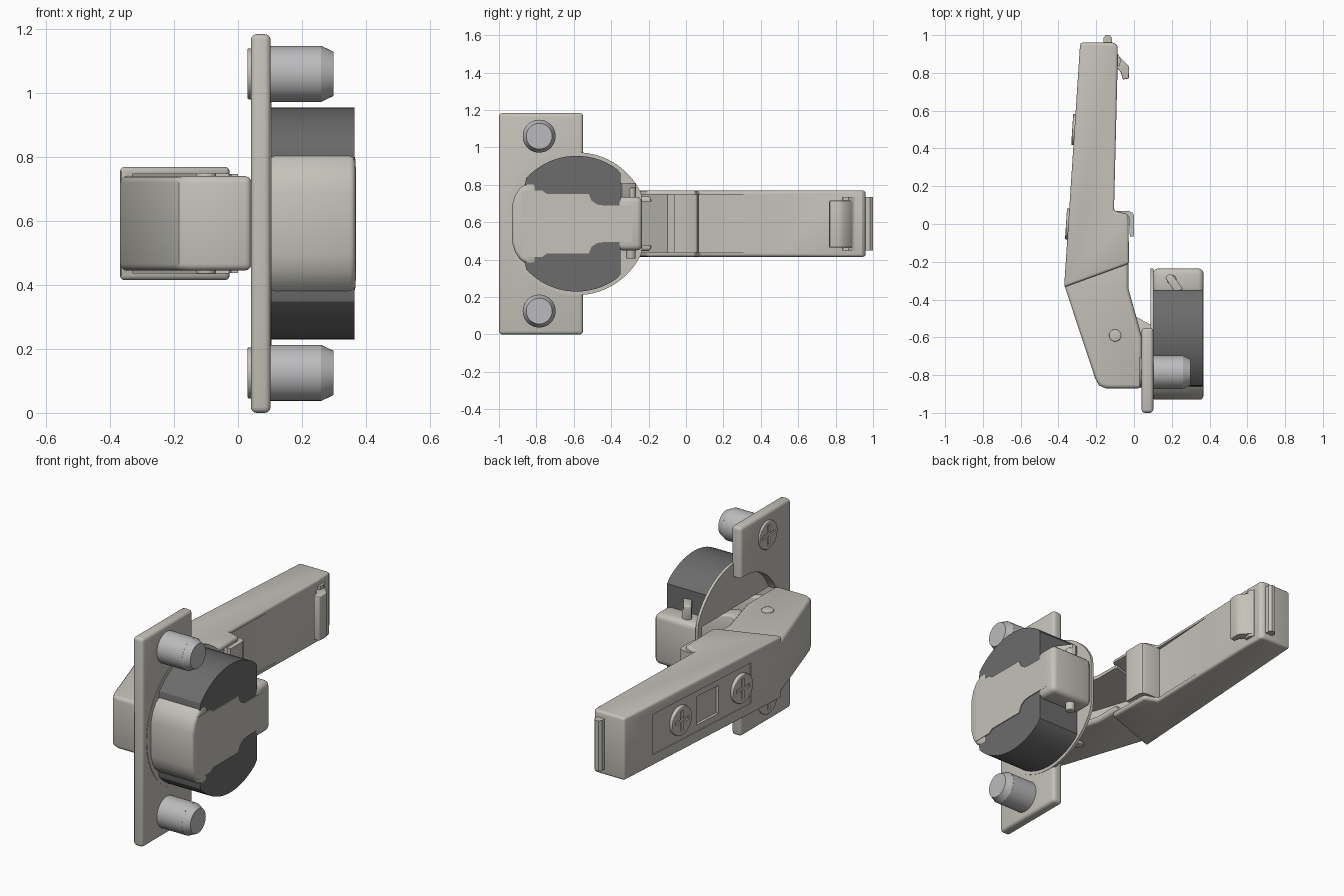
import bpy, math
from mathutils import Matrix, Vector

if "Cube" in bpy.data.objects:
    bpy.data.objects.remove(bpy.data.objects["Cube"])

CY, CZ = -0.585, 0.592   # centre of the cup (y, z)


def material(name, c):
    m = bpy.data.materials.new(name)
    m.diffuse_color = (*c, 1)
    m.use_nodes = True
    m.node_tree.nodes["Principled BSDF"].inputs["Base Color"].default_value = m.diffuse_color
    return m


NICKEL = material("warm_nickel", (0.56, 0.54, 0.49))
DARK = material("dark_plastic", (0.15, 0.15, 0.15))
STEEL = material("steel_grey", (0.5, 0.5, 0.51))


def apply_mods(o):
    dg = bpy.context.evaluated_depsgraph_get()
    me = bpy.data.meshes.new_from_object(o.evaluated_get(dg))
    o.modifiers.clear()
    o.data = me


def prism(name, pts, axis, lo, hi, bevel=0, mat=NICKEL):
    """Extrude a profile: axis 'x' takes (y, z) points, axis 'z' takes (x, y)."""
    def place(p, h):
        return (h, p[0], p[1]) if axis == 'x' else (p[0], p[1], h)
    n = len(pts)
    area = sum(pts[i - 1][0] * pts[i][1] - pts[i][0] * pts[i - 1][1] for i in range(n))
    if area < 0:
        pts = pts[::-1]
    verts = [place(p, h) for h in (lo, hi) for p in pts]
    faces = [list(range(n))[::-1], list(range(n, 2 * n))]
    faces += [[i, (i + 1) % n, n + (i + 1) % n, n + i] for i in range(n)]
    me = bpy.data.meshes.new(name)
    me.from_pydata(verts, [], faces)
    o = bpy.data.objects.new(name, me)
    bpy.context.collection.objects.link(o)
    me.materials.append(mat)
    if bevel:
        b = o.modifiers.new("bevel", 'BEVEL')
        b.width, b.segments, b.angle_limit = bevel, 3, math.radians(40)
        apply_mods(o)
    return o


def box(name, x, y, z, bevel=0, mat=NICKEL):
    return prism(name, [(x[0], y[0]), (x[1], y[0]), (x[1], y[1]), (x[0], y[1])], 'z', z[0], z[1], bevel, mat)


def circle(cu, cv, r, n=48, umin=-9, umax=9):
    return [(min(max(cu + r * math.cos(2 * math.pi * (i + .5) / n), umin + i * 1e-6), umax - i * 1e-6),
             cv + r * math.sin(2 * math.pi * (i + .5) / n)) for i in range(n)]


def mirrored(pts):
    """Complete an upper half outline (y, z) by mirroring about the centre height."""
    return pts + [(y, 2 * CZ - z) for y, z in reversed(pts)]


def cut(o, *cutters):
    for c in cutters:
        m = o.modifiers.new("cut", 'BOOLEAN')
        m.operation, m.object, m.solver = 'DIFFERENCE', c, 'EXACT'
    apply_mods(o)


def drop(*objs):
    for o in objs:
        bpy.data.objects.remove(o)


def cross_screw(name, r, matrix):
    """Flat screw head with a cross recess, facing local -x."""
    s = prism(name, circle(0, 0, r, 32), 'x', -0.012, 0.03, 0.004)
    a = box("cut_a", (-1, -0.003), (-r * .7, r * .7), (-r * .13, r * .13))
    b = box("cut_b", (-1, -0.003), (-r * .13, r * .13), (-r * .7, r * .7))
    cut(s, a, b)
    drop(a, b)
    s.data.transform(matrix)


# mounting plate with circular clearance
plate = box("mounting_plate", (0.04, 0.102), (-1.0, -0.55), (0, 1.184), 0.018)
clear = prism("cut_clear", circle(CY, CZ, 0.31), 'x', -0.2, 0.088)

# cup: flange, dark barrel, head, tail
flange = prism("cup_flange", circle(CY, CZ, 0.382, 64, umax=-0.235), 'x', 0.088, 0.104)
barrel = prism("cup_barrel", circle(CY, CZ, 0.363, 64, -0.86, -0.35), 'x', 0.1, 0.364, mat=DARK)
head = prism("cup_head", mirrored([(-0.93, 0.69), (-0.915, 0.74), (-0.89, 0.78), (-0.85, 0.81), (-0.80, 0.81)]),
             'x', 0.095, 0.367, 0.018)
tail = box("cup_tail", (0.1, 0.368), (-0.37, -0.235), (0.45, 0.735), 0.028)
prism("cup_spine", mirrored([(-0.88, 0.77), (-0.77, 0.77), (-0.745, 0.752), (-0.52, 0.752), (-0.505, 0.715),
                             (-0.475, 0.695), (-0.44, 0.69), (-0.29, 0.69)]), 'x', 0.345, 0.369)
cavity = box("cut_cavity", (-0.3, 0.335), (-0.885, -0.27), (0.465, 0.72))
cut(plate, clear)
for o in (plate, flange, barrel, head, tail):
    cut(o, cavity)
drop(clear, cavity)

# dowels and their screws
for i, z in enumerate((0.125, 1.06)):
    d = prism(f"dowel_{i}", circle(-0.785, z, 0.088, 40), 'x', 0.09, 0.26, mat=STEEL)
    bpy.ops.mesh.primitive_cone_add(vertices=40, radius1=0.088, radius2=0.069, depth=0.04,
                                    location=(0.279, -0.785, z), rotation=(0, math.pi / 2, 0))
    bpy.context.object.name = f"dowel_tip_{i}"
    bpy.context.object.data.materials.append(STEEL)
    cross_screw(f"plate_screw_{i}", 0.08, Matrix.Translation((0.042, -0.785, z)))

# rear arm, with a wedge recess on its inner side
arm = prism("rear_arm", [(-0.285, 0.96), (-0.10, 0.96), (-0.087, 0.94), (-0.087, 0.83), (-0.106, 0.07),
                         (-0.03, 0.05), (-0.026, -0.21), (-0.37, -0.335)], 'z', 0.415, 0.769, 0.014)
wedge = prism("cut_wedge", [(0.1, 0.5), (-0.095, 0.5), (-0.125, 0.06), (-0.10, -0.10), (-0.33, -0.27),
                            (-0.33, -0.5), (0.1, -0.5)], 'z', 0.437, 0.747)
cut(arm, wedge)
# panel recess and square window on the outer face
tilt = math.atan2(0.085, 1.295)


def on_face(y):
    return Matrix.Translation((-0.285 - 0.0656 * (0.96 - y), y, CZ)) @ Matrix.Rotation(-tilt, 4, 'Z')


panel = box("cut_panel", (-0.1, 0.006), (-0.405, 0.405), (-0.115, 0.115))
panel.data.transform(on_face(0.325))
window = box("cut_window", (-0.1, 0.022), (-0.09, 0.09), (-0.08, 0.08))
window.data.transform(on_face(0.27))
cut(arm, panel, window)
drop(wedge, panel, window)
for i, y in enumerate((0.0, 0.5)):
    cross_screw(f"arm_screw_{i}", 0.082, on_face(y))

# front arm: channel open toward the cup
elbow = prism("front_arm", [(-0.362, -0.29), (-0.03, -0.18), (-0.03, -0.34), (0.042, -0.60), (0.042, -0.87),
                            (-0.15, -0.87), (-0.185, -0.855), (-0.205, -0.82), (-0.367, -0.33)],
              'z', 0.445, 0.740, 0.02)
hollow = prism("cut_hollow", [(-0.325, -0.1), (0.2, -0.1), (0.2, -0.84), (-0.15, -0.84), (-0.175, -0.81),
                              (-0.335, -0.33)], 'z', 0.475, 0.71)
cut(elbow, hollow)
drop(hollow)

# hooked lip on the inner side of the arm
prism("arm_lip", [(-0.12, 0.07), (-0.03, 0.07), (-0.008, 0.06), (0.0, 0.045), (0.0, -0.065), (-0.022, -0.065),
                  (-0.028, 0.04), (-0.12, 0.045)], 'z', 0.437, 0.747)

# rear clip: push knob, cross bar and hook
prism("clip_knob", [(-0.162, 0.94), (-0.162, 0.985), (-0.15, 1.0), (-0.128, 1.0), (-0.116, 0.985), (-0.116, 0.94)],
      'z', 0.45, 0.735)
prism("clip_bar", [(-0.11, 0.91), (-0.085, 0.9), (-0.07, 0.87), (-0.075, 0.84), (-0.11, 0.83)], 'z', 0.45, 0.735)
prism("clip_hook", [(-0.10, 0.90), (-0.08, 0.89), (-0.03, 0.84), (-0.025, 0.82), (-0.028, 0.77), (-0.06, 0.765),
                    (-0.068, 0.80), (-0.10, 0.84)], 'z', 0.465, 0.715, 0.004)

# pivot rivet and links into the cup
prism("pivot_rivet", circle(-0.10, -0.59, 0.032, 24), 'z', 0.434, 0.75, 0.005)
prism("outer_link", [(-0.12, -0.56), (-0.07, -0.53), (0.0, -0.485), (0.09, -0.535), (0.27, -0.42), (0.27, -0.36),
                     (0.31, -0.36), (0.32, -0.45), (0.1, -0.62), (-0.10, -0.63)], 'z', 0.50, 0.685, 0.01)
prism("inner_link", [(-0.14, -0.80), (0.05, -0.80), (0.25, -0.68), (0.28, -0.71), (0.06, -0.835), (-0.14, -0.835)],
      'z', 0.49, 0.695, 0.008)

# cup axle peg and slanted lever
prism("axle_peg", circle(0.2, -0.295, 0.026, 20), 'z', 0.405, 0.785, 0.006)
prism("peg_lever", [(0.165, -0.285), (0.185, -0.265), (0.205, -0.27), (0.26, -0.345), (0.215, -0.36)],
      'z', 0.725, 0.81, 0.006)

# smooth shading with crisp edges
bpy.ops.object.select_all(action='SELECT')
bpy.context.view_layer.objects.active = arm
bpy.ops.object.shade_smooth_by_angle(angle=math.radians(32))
